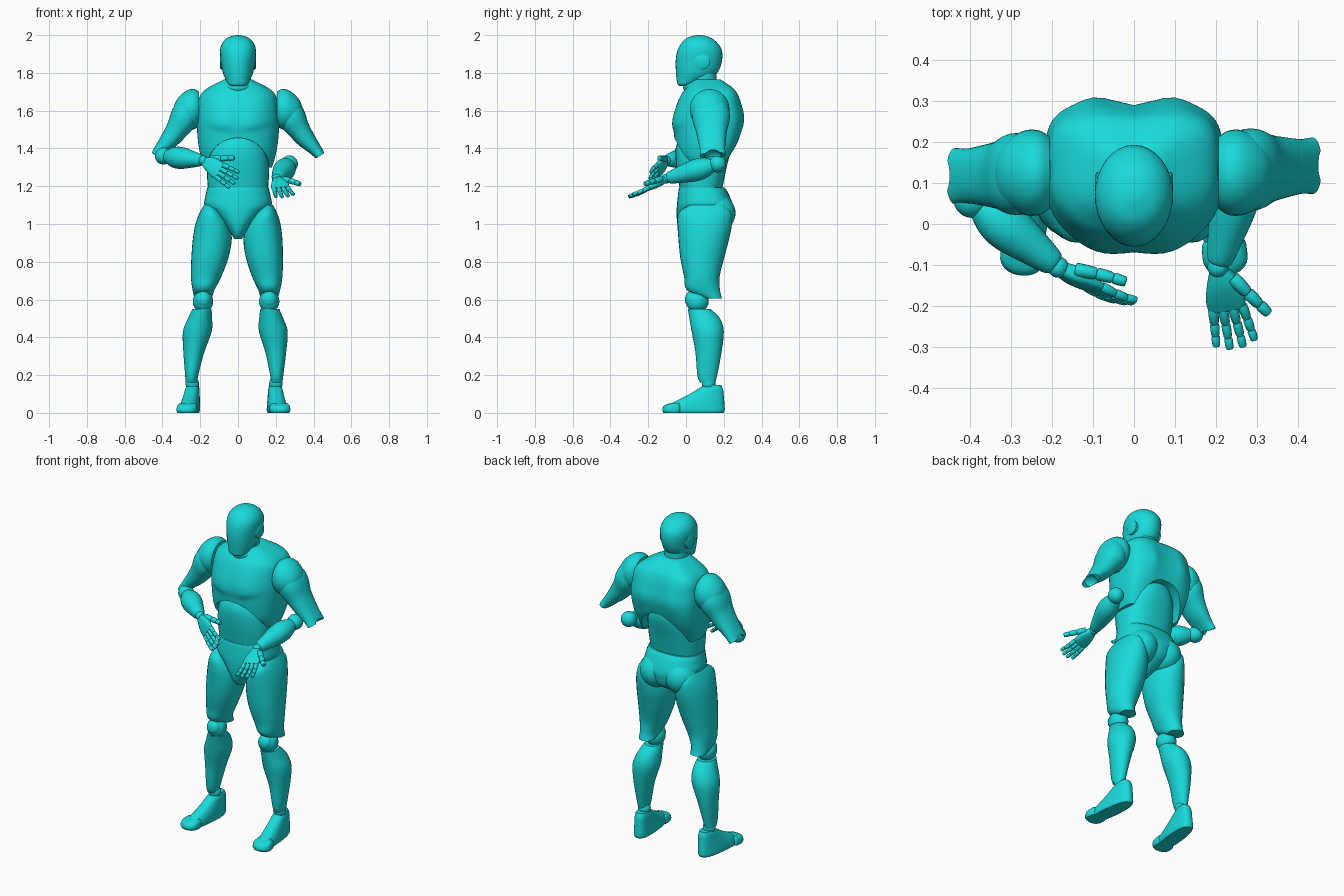
import bpy, bmesh, math
from mathutils import Matrix, Vector

if "Cube" in bpy.data.objects:
    bpy.data.objects.remove(bpy.data.objects["Cube"])

COLOUR = (0.01, 0.7, 0.7, 1)
teal = bpy.data.materials.new("teal")
teal.use_nodes = True
teal.diffuse_color = COLOUR
teal.node_tree.nodes["Principled BSDF"].inputs["Base Color"].default_value = COLOUR
parts = []


def finish(name, bm):
    """Turn a bmesh into a named object."""
    bmesh.ops.recalc_face_normals(bm, faces=bm.faces)
    mesh = bpy.data.meshes.new(name)
    bm.to_mesh(mesh)
    bm.free()
    mesh.materials.append(teal)
    obj = bpy.data.objects.new(name, mesh)
    bpy.context.collection.objects.link(obj)
    parts.append(obj)
    return obj


def spline(rings, steps):
    """Smoothly interpolate the ring values."""
    padded = [rings[0], *rings, rings[-1]]
    result = []
    for a, b, c, d in zip(padded, padded[1:], padded[2:], padded[3:]):
        for k in range(steps):
            t = k / steps
            result.append([q + t * (r - p + t * (2 * p - 5 * q + 4 * r - s
                           + t * (3 * (q - r) + s - p))) / 2
                           for p, q, r, s in zip(a, b, c, d)])
    return result + [list(rings[-1])]


def loft(name, rings, matrix=Matrix(), front=2, back=2, sides=32, steps=4):
    """Skin rings of (height, centre x, half width, front y, back y)."""
    bm = bmesh.new()
    loops = []
    for z, x, width, y0, y1 in spline(rings, steps):
        loop = []
        for i in range(sides):
            angle = math.tau * i / sides
            c, s = math.cos(angle), math.sin(angle)
            power = 2 / (back if s > 0 else front)
            px = x + width * math.copysign(abs(c) ** power, c)
            py = (y0 + y1) / 2 + (y1 - y0) / 2 * math.copysign(abs(s) ** power, s)
            loop.append(bm.verts.new(matrix @ Vector((px, py, z))))
        loops.append(loop)
    for low, high in zip(loops, loops[1:]):
        for i in range(sides):
            j = (i + 1) % sides
            bm.faces.new((low[i], low[j], high[j], high[i]))
    bm.faces.new(loops[0])
    bm.faces.new(loops[-1])
    return finish(name, bm)


def ball(name, centre, radii):
    bm = bmesh.new()
    size = Matrix.Diagonal((*radii, 1))
    bmesh.ops.create_uvsphere(bm, u_segments=32, v_segments=20, radius=1,
                              matrix=Matrix.Translation(centre) @ size)
    return finish(name, bm)


def frame(start, end, hint):
    """Matrix whose z axis runs from start to end."""
    z = (Vector(end) - Vector(start)).normalized()
    x = Vector(hint)
    x = (x - z * x.dot(z)).normalized()
    matrix = Matrix((x, z.cross(x), z)).transposed().to_4x4()
    matrix.translation = start
    return matrix


def rod(name, start, end, r0, r1):
    """Short round segment with softened ends."""
    length = (end - start).length
    rings = [(t * length, 0, r, -r, r) for t, r in
             ((0, r0 * .7), (.1, r0), (.87, r1), (1, r1 * .65))]
    loft(name, rings, frame(start, end, (.3, .5, .8)), sides=12, steps=2)


def cut(obj, cutter):
    """Carve the cutter out of the part."""
    cutter.hide_render = True
    mod = obj.modifiers.new("cut", "BOOLEAN")
    mod.operation = "DIFFERENCE"
    mod.object = cutter
    bpy.context.view_layer.objects.active = obj
    bpy.ops.object.modifier_apply(modifier=mod.name)
    parts.remove(cutter)
    bpy.data.objects.remove(cutter)


def bump(value, centre, spread):
    return math.exp(-((value - centre) / spread) ** 2)


# Head and neck
loft("head", [(1.73, 0, .03, -.035, .01), (1.74, 0, .05, -.045, .04),
              (1.765, 0, .065, -.05, .11), (1.8, 0, .08, -.053, .165),
              (1.86, 0, .09, -.055, .19), (1.92, 0, .095, -.045, .19),
              (1.96, 0, .082, -.022, .165), (1.987, 0, .053, .01, .13),
              (2, 0, .015, .055, .085)], front=2.1)
loft("neck", [(1.66, 0, .075, .0, .18), (1.73, 0, .07, .01, .165),
              (1.82, 0, .068, .02, .16)])
loft("collar", [(1.705, 0, .075, -.01, .18), (1.725, 0, .084, -.015, .185),
                (1.75, 0, .076, .0, .175)])

# Chest with sculpted muscles, arched lower edge and hollow shoulder sockets
chest = loft("chest", [(1.3, 0, .18, .0, .21), (1.36, 0, .198, -.045, .24),
                       (1.44, 0, .212, -.06, .275), (1.54, 0, .218, -.065, .295),
                       (1.62, 0, .212, -.05, .285), (1.68, 0, .2, -.028, .272),
                       (1.72, 0, .16, .0, .248), (1.765, 0, .075, .03, .185)],
             front=2.3, back=4.2, sides=64, steps=8)
for v in chest.data.vertices:
    x, y, z = abs(v.co.x), v.co.y, v.co.z
    if y < .06:
        edge = 1 / (1 + math.exp((1.495 + x * x - z) * 150))
        v.co.y -= .013 * edge * bump(x, .085, .075) * bump(z, 1.53, .11)
    elif y > .18:
        v.co.y += .016 * bump(x, .095, .05) * bump(z, 1.58, .1) - .006 * bump(x, 0, .03)
arch = frame((0, -.3, 1.29), (0, .5, 1.29), (1, 0, 0))
cut(chest, loft("arch_cutter", [(0, 0, .18, -.16, .16), (.8, 0, .14, -.18, .18)],
                arch, sides=48))
for s in (1, -1):
    cut(chest, ball("socket_cutter", (s * .295, .13, 1.61), (.102, .115, .125)))

# Abdomen and pelvis
loft("abdomen", [(1.14, 0, .15, -.025, .185), (1.2, 0, .16, -.035, .195),
                 (1.3, 0, .165, -.05, .215), (1.38, 0, .155, -.056, .235),
                 (1.43, 0, .13, -.045, .24), (1.5, 0, .1, .0, .23)], front=2.3, back=2.5)
loft("pelvis", [(.92, 0, .02, .0, .08), (.95, 0, .038, -.03, .15),
                (1, 0, .08, -.046, .23), (1.06, 0, .138, -.05, .25),
                (1.1, 0, .178, -.048, .248), (1.15, 0, .172, -.043, .23),
                (1.175, 0, .167, -.04, .218), (1.192, 0, .163, -.036, .205)],
     front=2.2, back=2.5)

for s, side in ((1, "left_"), (-1, "right_")):
    mirror = Matrix.Diagonal((s, 1, 1, 1))
    # Ear disc and buttock
    ear = mirror @ frame((.07, .085, 1.86), (.1, .085, 1.86), (0, 0, 1))
    loft(side + "ear_disc", [(0, 0, .042, -.042, .042), (.02, 0, .042, -.042, .042),
                             (.025, 0, .034, -.034, .034)], ear, steps=1)
    ball(side + "buttock", (s * .085, .15, 1.058), (.097, .112, .104))

    # Leg, the right one leaning further out
    leg = mirror.copy()
    if s < 0:
        leg[0][2], leg[0][3] = .05, -.05
    loft(side + "thigh", [(.605, .165, .045, .1, .19), (.65, .165, .058, .005, .18),
                          (.72, .155, .08, -.01, .178), (.82, .14, .098, -.03, .202),
                          (.92, .132, .103, -.04, .228), (1, .135, .09, -.045, .243),
                          (1.06, .148, .058, -.038, .238), (1.1, .155, .03, .02, .2)],
         leg, front=2.2)
    ball(side + "knee", leg @ Vector((.165, .06, .59)), (.054, .06, .058))
    ball(side + "knee_cap", leg @ Vector((.165, .03, .6)), (.042, .036, .045))
    loft(side + "shin", [(.16, .205, .03, .075, .155), (.2, .205, .035, .06, .165),
                         (.32, .2, .055, .05, .188), (.43, .187, .076, .03, .2),
                         (.5, .176, .064, .018, .18), (.55, .168, .05, .01, .13)], leg)
    ball(side + "ankle", leg @ Vector((.2, .12, .155)), (.036, .036, .036))
    turn = leg @ Matrix.Translation((.198, .13, 0)) @ Matrix.Rotation(.1, 4, "Z")
    loft(side + "foot", [(0, 0, .045, -.24, .068), (.012, 0, .05, -.25, .075),
                         (.035, 0, .049, -.24, .075), (.06, 0, .046, -.19, .073),
                         (.095, 0, .041, -.12, .07), (.125, 0, .037, -.07, .066),
                         (.148, 0, .03, -.03, .056)], turn, front=2.3, back=2.6)
    loft(side + "toe_cap", [(0, .003, .05, -.25, -.165), (.015, .003, .055, -.257, -.165),
                            (.038, .003, .052, -.247, -.165), (.053, .003, .04, -.21, -.17)],
         turn, front=2.2, back=5)

    # Flat-sided shoulder dome and upper arm ending in an open elbow fork
    dome = mirror @ frame((.206, .125, 1.605), (.3, .125, 1.605), (0, 0, 1))
    loft(side + "shoulder", [(0, .005, .09, -.088, .088), (.025, .003, .106, -.103, .103),
                             (.06, 0, .104, -.103, .103), (.1, -.008, .083, -.083, .083),
                             (.125, -.015, .055, -.055, .055), (.137, -.02, .02, -.02, .02)],
         dome)
    arm = mirror @ frame((.24, .125, 1.72), (.456, .13 + s * .012, 1.385), (1, 0, 0))
    upper = loft(side + "upper_arm", [(.06, -.03, .04, -.06, .06), (.1, -.037, .065, -.09, .09),
                                      (.16, -.047, .075, -.1, .1), (.23, -.05, .06, -.083, .085),
                                      (.3, -.046, .049, -.073, .075), (.36, -.036, .036, -.066, .068),
                                      (.405, -.03, .028, -.068, .07)], arm, front=2.3, back=2.3)
    cut(upper, ball("fork_cutter", arm @ Vector((-.03, 0, .43)), (.05, .05, .05)))


def forearm_and_hand(side, s, elbow, wrist, forward, thumb):
    """Forearm, then a hand aimed along forward with its thumb side given."""
    elbow, wrist = Vector(elbow), Vector(wrist)
    length = (wrist - elbow).length
    ball(side + "elbow", elbow, (.045, .045, .045))
    loft(side + "forearm", [(t * length, 0, r, -r, r) for t, r in
                            ((.08, .032), (.25, .053), (.45, .058), (.75, .043),
                             (.93, .032), (.97, .023))], frame(elbow, wrist, (0, 0, 1)))
    ball(side + "wrist", wrist, (.026, .026, .026))
    f = Vector(forward).normalized()
    a = Vector(thumb)
    a = (a - f * a.dot(f)).normalized()
    n = f.cross(a) * s
    palm = Matrix((a, n, f)).transposed().to_4x4()
    palm.translation = wrist
    loft(side + "palm", [(.01, 0, .024, -.018, .018), (.045, .003, .04, -.022, .022),
                         (.085, 0, .048, -.018, .018), (.118, -.002, .046, -.012, .012)],
         palm, front=2.8, back=2.8)

    def digit(name, start, way, bend, lengths, radius):
        for size in lengths:
            end = start + way.normalized() * size
            rod(side + name, start, end, radius, radius * .9)
            start, way, radius = end, way.normalized() + n * bend, radius * .91

    for i, name in enumerate(("index", "middle", "ring", "little")):
        reach = (.046, .036, .029) if name in ("middle", "ring") else (.04, .032, .027)
        digit(name + "_finger", wrist + f * .113 + a * (.036 - .024 * i),
              f + a * (.12 - .08 * i), .1, reach, .0125)
    digit("thumb", wrist + f * .03 + a * .03 + n * .008,
          f + a * .65 + n * .2, -.05, (.054, .042, .032), .017)


forearm_and_hand("left_", 1, (.272, .168, 1.318), (.205, -.105, 1.24),
                 (.2, -.85, -.45), (1, .2, .15))
forearm_and_hand("right_", -1, (-.395, .06, 1.36), (-.185, -.105, 1.336),
                 (.77, -.42, -.48), (.35, .1, 1))

# Smooth surfaces with crisp cut edges
bpy.ops.object.select_all(action="DESELECT")
for obj in parts:
    obj.select_set(True)
bpy.context.view_layer.objects.active = parts[0]
bpy.ops.object.shade_smooth_by_angle(angle=.7)
